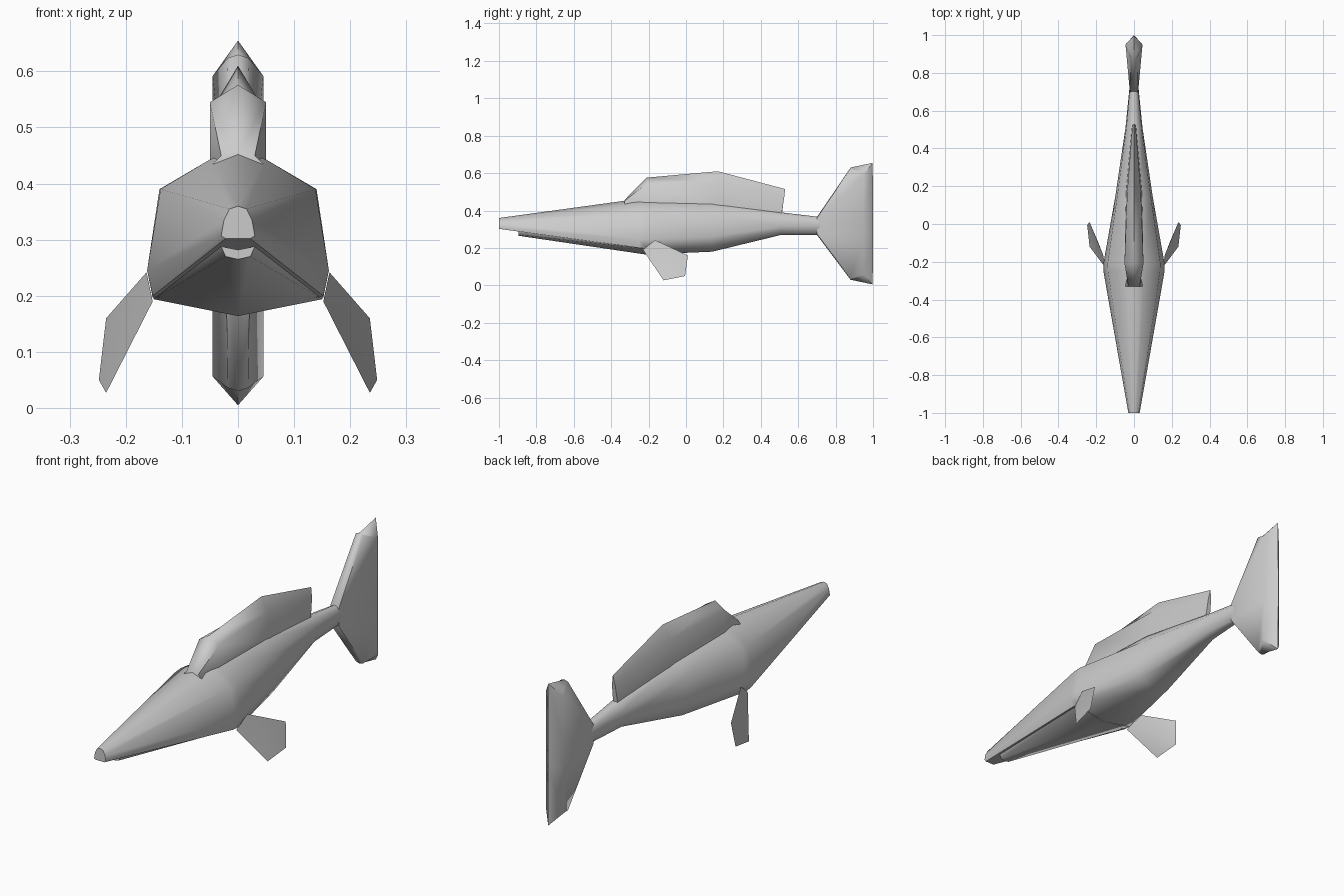
import bpy, bmesh, math

if "Cube" in bpy.data.objects:
    bpy.data.objects.remove(bpy.data.objects["Cube"])

skin = bpy.data.materials.new("grey skin")
skin.diffuse_color = (0.6, 0.6, 0.6, 1)
skin.use_nodes = True
skin.node_tree.nodes["Principled BSDF"].inputs["Base Color"].default_value = skin.diffuse_color


def finish(name, bm, angle=60):
    bmesh.ops.remove_doubles(bm, verts=bm.verts, dist=0.0005)
    bmesh.ops.recalc_face_normals(bm, faces=bm.faces)
    mesh = bpy.data.meshes.new(name)
    bm.to_mesh(mesh)
    bm.free()
    mesh.materials.append(skin)
    ob = bpy.data.objects.new(name, mesh)
    bpy.context.collection.objects.link(ob)
    bpy.ops.object.select_all(action='DESELECT')
    ob.select_set(True)
    bpy.context.view_layer.objects.active = ob
    bpy.ops.object.shade_smooth_by_angle(angle=math.radians(angle))
    return ob


def loft(name, sections, angle=60):
    """Skin half sections, whose end points lie on x = 0, on both sides."""
    bm = bmesh.new()
    for side in (1, -1):
        rings = [[bm.verts.new((side * x, y, z)) for x, y, z in s] for s in sections]
        for a, b in zip(rings, rings[1:]):
            for i in range(len(a) - 1):
                bm.faces.new((a[i], a[i + 1], b[i + 1], b[i]))
        bm.faces.new(rings[0])
        bm.faces.new(rings[-1])
    return finish(name, bm, angle)


def at(y, *points):
    return [(x, y, z) for x, z in points]


# Body with the upper snout, running back to the tail stem
loft("body", [
    at(-1.0, (0, .36), (.015, .355), (.025, .335), (.03, .307), (.022, .302), (0, .302)),
    at(-.25, (0, .463), (.05, .443), (.138, .39), (.162, .245), (.152, .2), (0, .2)),
    at(-.21, (0, .463), (.05, .443), (.14, .39), (.162, .245), (.152, .197), (0, .165)),
    at(.14, (0, .45), (.042, .435), (.09, .38), (.1, .26), (.08, .205), (0, .18)),
    at(.51, (0, .39), (.02, .385), (.04, .36), (.045, .315), (.03, .28), (0, .27)),
    at(.72, (0, .365), (.012, .36), (.022, .345), (.024, .317), (.016, .28), (0, .27)),
])

# Lower jaw, a flat wedge under the snout
loft("lower_jaw", [
    at(-.895, (0, .282), (.03, .288), (.022, .27), (0, .265)),
    at(-.21, (0, .195), (.152, .199), (.15, .194), (0, .164)),
])

# Dorsal fin, wide in front and thin behind
loft("dorsal_fin", [
    at(-.33, (0, .455), (.03, .45), (.045, .435)) + [(0, -.33, .43)],
    at(-.21, (0, .576), (.05, .545), (.05, .43), (0, .42)),
    at(.17, (0, .61), (.036, .55), (.042, .42), (0, .41)),
    [(0, .53, .515), (.008, .525, .47), (.012, .51, .375), (0, .51, .36)],
], 50)

# Upright tail fin
loft("tail_fin", [
    [(0, .88, .03), (.018, .88, .036), (.045, .95, .056), (0, .998, .005)],
    [(0, .70, .27), (.022, .70, .275), (.045, .95, .27), (0, 1.0, .27)],
    [(0, .70, .365), (.022, .70, .36), (.045, .95, .365), (0, 1.0, .365)],
    [(0, .88, .63), (.018, .88, .624), (.045, .95, .592), (0, .998, .655)],
])

# Pair of side fins: a swept blade with a ridge on the inner face
outline = [(.163, -.165, .242), (.152, -.23, .19), (.235, -.12, .027),
           (.248, -.005, .05), (.235, .01, .16)]
outer_mid, inner_mid = (.208, -.1, .13), (.188, -.1, .125)
for label, side in (("right", 1), ("left", -1)):
    bm = bmesh.new()
    rim = [bm.verts.new((side * x, y, z)) for x, y, z in outline]
    for x, y, z in (outer_mid, inner_mid):
        mid = bm.verts.new((side * x, y, z))
        for i in range(5):
            bm.faces.new((rim[i], rim[(i + 1) % 5], mid))
    finish(label + "_side_fin", bm, 60)
